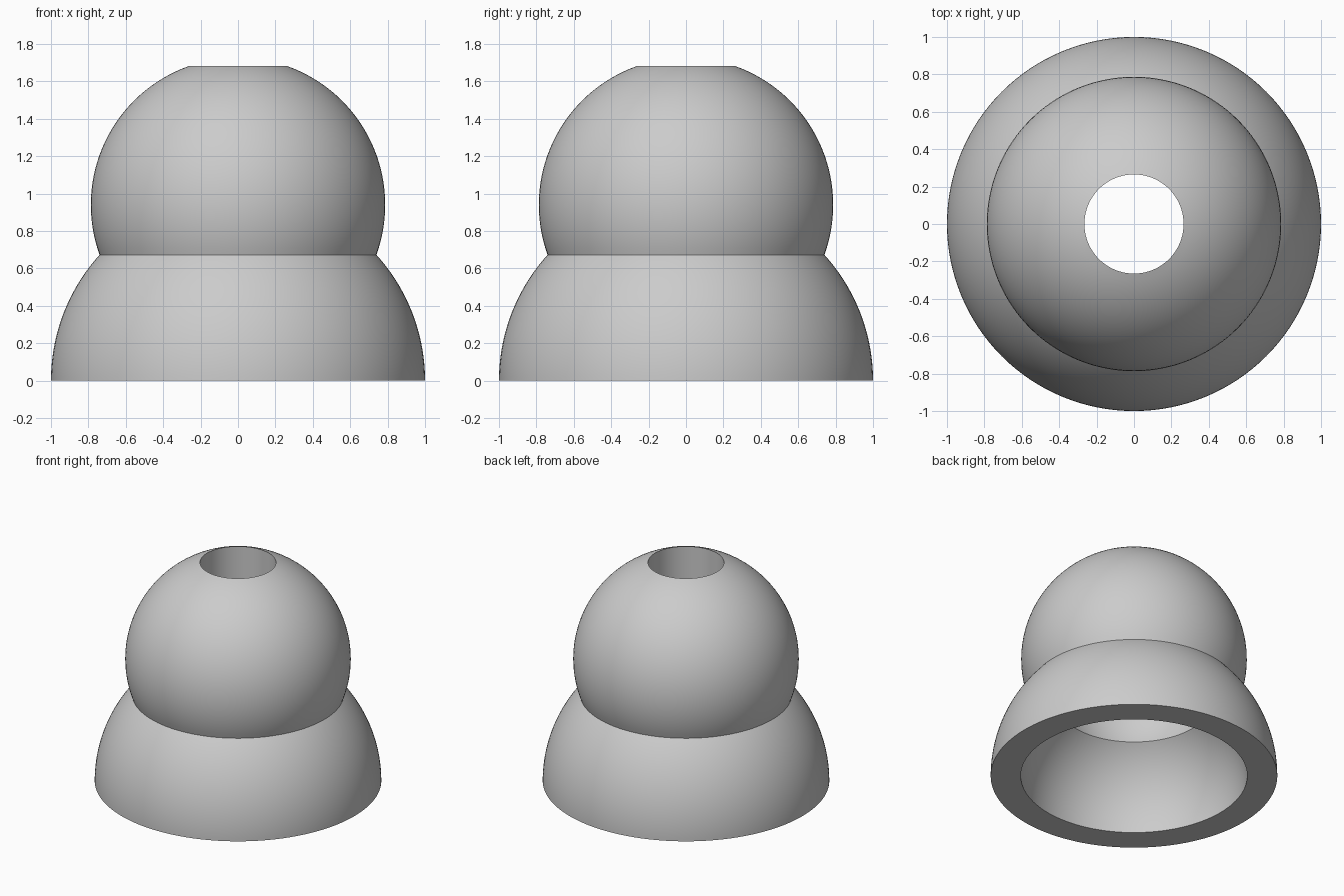
import bpy, bmesh, math

old = bpy.data.objects.get("Cube")
if old:
    bpy.data.objects.remove(old)

# Shared grey finish
grey = bpy.data.materials.new("plain_grey")
grey.use_nodes = True
colour = (0.6, 0.6, 0.6, 1.0)
grey.diffuse_color = colour
grey.node_tree.nodes["Principled BSDF"].inputs["Base Color"].default_value = colour

SEGMENTS = 128
HOLE = 0.265      # radius of the top bore
OUTER, INNER = 1.0, 0.79        # lower dome
BALL, BALL_Z = 0.787, 0.94      # upper ball
POCKET, POCKET_Z = 0.56, 0.75   # cavity inside the ball


def meet(r1, r2, z2):
    """Height where a sphere at the origin meets a sphere centred at z2."""
    return (r1 * r1 - r2 * r2 + z2 * z2) / (2 * z2)


def arc(radius, centre, z0, z1, steps=32):
    """Profile points on a sphere between two heights."""
    a0 = math.asin((z0 - centre) / radius)
    a1 = math.asin((z1 - centre) / radius)
    angles = [a0 + (a1 - a0) * i / steps for i in range(steps + 1)]
    return [(radius * math.cos(a), centre + radius * math.sin(a)) for a in angles]


def lathe(name, profile):
    """Revolve a closed (radius, height) profile about the z axis."""
    bm = bmesh.new()
    verts = [bm.verts.new((r, 0, z)) for r, z in profile]
    edges = [bm.edges.new((v, verts[i - 1])) for i, v in enumerate(verts)]
    bmesh.ops.spin(bm, geom=verts + edges, axis=(0, 0, 1), cent=(0, 0, 0),
                   angle=math.tau, steps=SEGMENTS, use_merge=True)
    bmesh.ops.remove_doubles(bm, verts=bm.verts, dist=0.0001)
    bmesh.ops.recalc_face_normals(bm, faces=bm.faces)
    mesh = bpy.data.meshes.new(name)
    bm.to_mesh(mesh)
    bm.free()
    mesh.materials.append(grey)
    obj = bpy.data.objects.new(name, mesh)
    bpy.context.collection.objects.link(obj)
    bpy.ops.object.select_all(action="DESELECT")
    obj.select_set(True)
    bpy.context.view_layer.objects.active = obj
    bpy.ops.object.shade_smooth_by_angle(angle=math.radians(30))
    return obj


# Outside: dome, then ball up to the open top
waist = meet(OUTER, BALL, BALL_Z)
top = BALL_Z + math.sqrt(BALL ** 2 - HOLE ** 2)
outside = arc(OUTER, 0, 0, waist) + arc(BALL, BALL_Z, waist, top)[1:]

# Inside: bore, pocket, then the hollow of the dome
neck = meet(INNER, POCKET, POCKET_Z)
bore_end = POCKET_Z + math.sqrt(POCKET ** 2 - HOLE ** 2)
inside = arc(POCKET, POCKET_Z, bore_end, neck) + arc(INNER, 0, neck, 0)[1:]

lathe("hollow_domed_shade", outside + inside)
